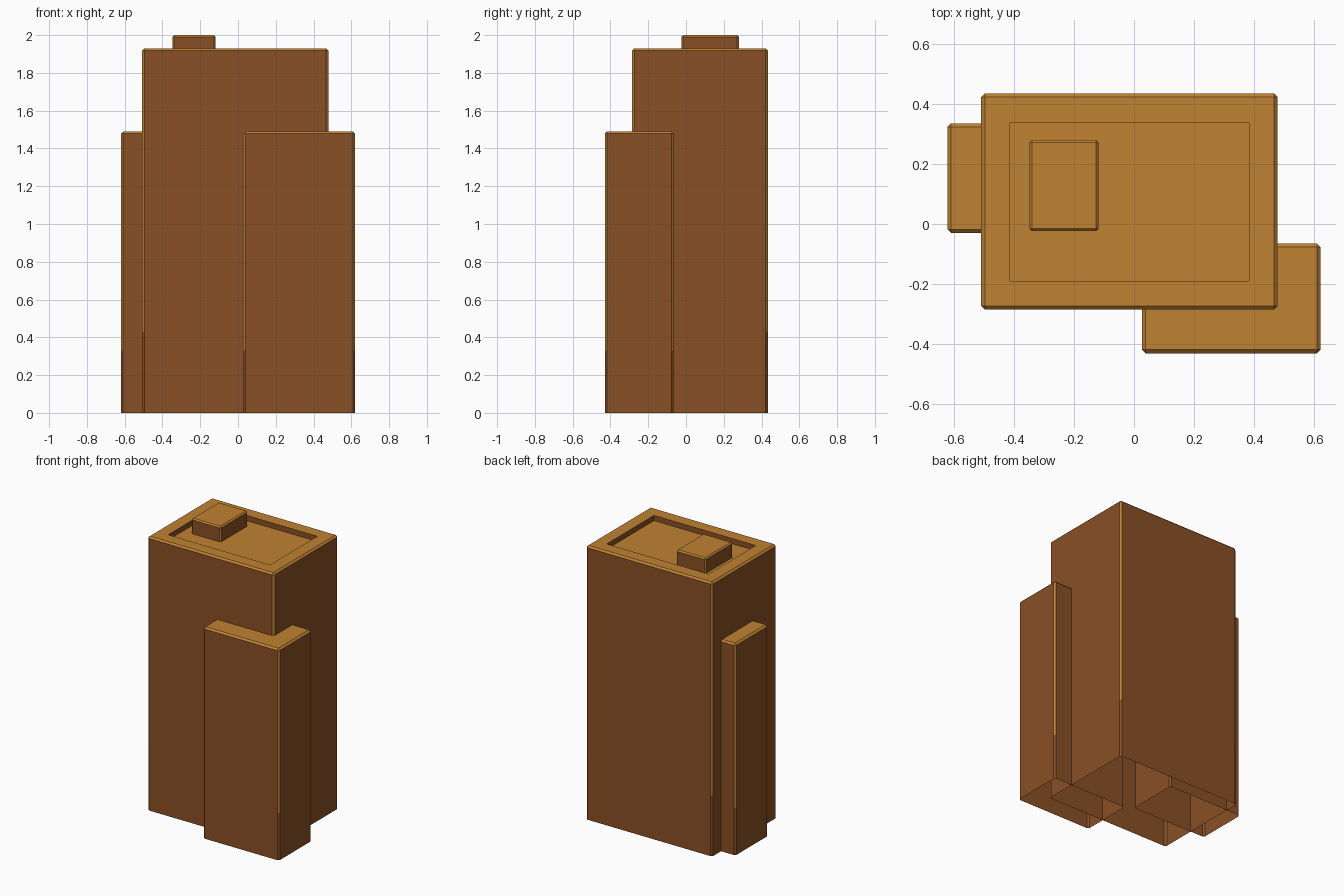
import bpy, bmesh
from mathutils import Vector, Matrix

if "Cube" in bpy.data.objects:
    bpy.data.objects.remove(bpy.data.objects["Cube"])


def material(name, rgb):
    m = bpy.data.materials.new(name)
    m.diffuse_color = (*rgb, 1.0)
    m.use_nodes = True
    m.node_tree.nodes["Principled BSDF"].inputs["Base Color"].default_value = m.diffuse_color
    return m


WALL = material("brown wall", (0.254, 0.080, 0.0185))
TRIM = material("ochre trim", (0.527, 0.223, 0.032))


def block(name, x, y, z, split=0.0, rim=0.0, depth=0.0, bevel=0.012):
    """Open-bottomed chamfered box; rim and depth sink the roof."""
    bm = bmesh.new()
    size = Vector((x[1] - x[0], y[1] - y[0], z[1] - z[0]))
    mid = Vector((x[0] + x[1], y[0] + y[1], z[0] + z[1])) / 2
    bmesh.ops.create_cube(bm, size=1.0,
                          matrix=Matrix.Translation(mid) @ Matrix.Diagonal((*size, 1)))
    bm.normal_update()
    bottom = [f for f in bm.faces if f.normal.z < -0.9]
    bmesh.ops.delete(bm, geom=bottom, context='FACES_ONLY')

    # chamfer the corners and the top edges
    edges = [e for e in bm.edges if not e.is_boundary]
    bmesh.ops.bevel(bm, geom=edges, offset=bevel, offset_type='OFFSET',
                    segments=1, profile=0.5, affect='EDGES')
    bm.normal_update()

    # sunken roof
    if rim:
        top = [f for f in bm.faces if f.normal.z > 0.99]
        bmesh.ops.inset_region(bm, faces=top, thickness=rim - bevel, use_even_offset=True)
        res = bmesh.ops.extrude_face_region(bm, geom=top)
        verts = [g for g in res["geom"] if isinstance(g, bmesh.types.BMVert)]
        bmesh.ops.translate(bm, verts=verts, vec=(0, 0, -depth))
        old = [f for f in top if f.is_valid]
        bmesh.ops.delete(bm, geom=old, context='FACES_ONLY')

    # cut where the corner trim ends
    level = z[0] + size.z * split
    if split:
        bmesh.ops.bisect_plane(bm, geom=bm.verts[:] + bm.edges[:] + bm.faces[:],
                               plane_co=(0, 0, level), plane_no=(0, 0, 1))
    bm.normal_update()

    # flat walls and lower corners are brown, roofs and chamfers ochre
    for f in bm.faces:
        n = f.normal
        wall = max(abs(n.x), abs(n.y)) > 0.95
        low = f.calc_center_median().z < level
        f.material_index = 0 if wall or low else 1

    me = bpy.data.meshes.new(name)
    bm.to_mesh(me)
    bm.free()
    me.materials.append(WALL)
    me.materials.append(TRIM)
    ob = bpy.data.objects.new(name, me)
    bpy.context.collection.objects.link(ob)
    return ob


block("main_tower", (-0.508, 0.478), (-0.285, 0.434), (0, 1.93),
      split=0.222, rim=0.096, depth=0.037)
block("left_wing", (-0.62, -0.028), (-0.03, 0.335), (0, 1.49), split=0.222)
block("front_wing", (0.027, 0.62), (-0.43, -0.065), (0, 1.49), split=0.222)
block("roof_box", (-0.348, -0.118), (-0.024, 0.28), (1.893, 2.0), bevel=0.009)
